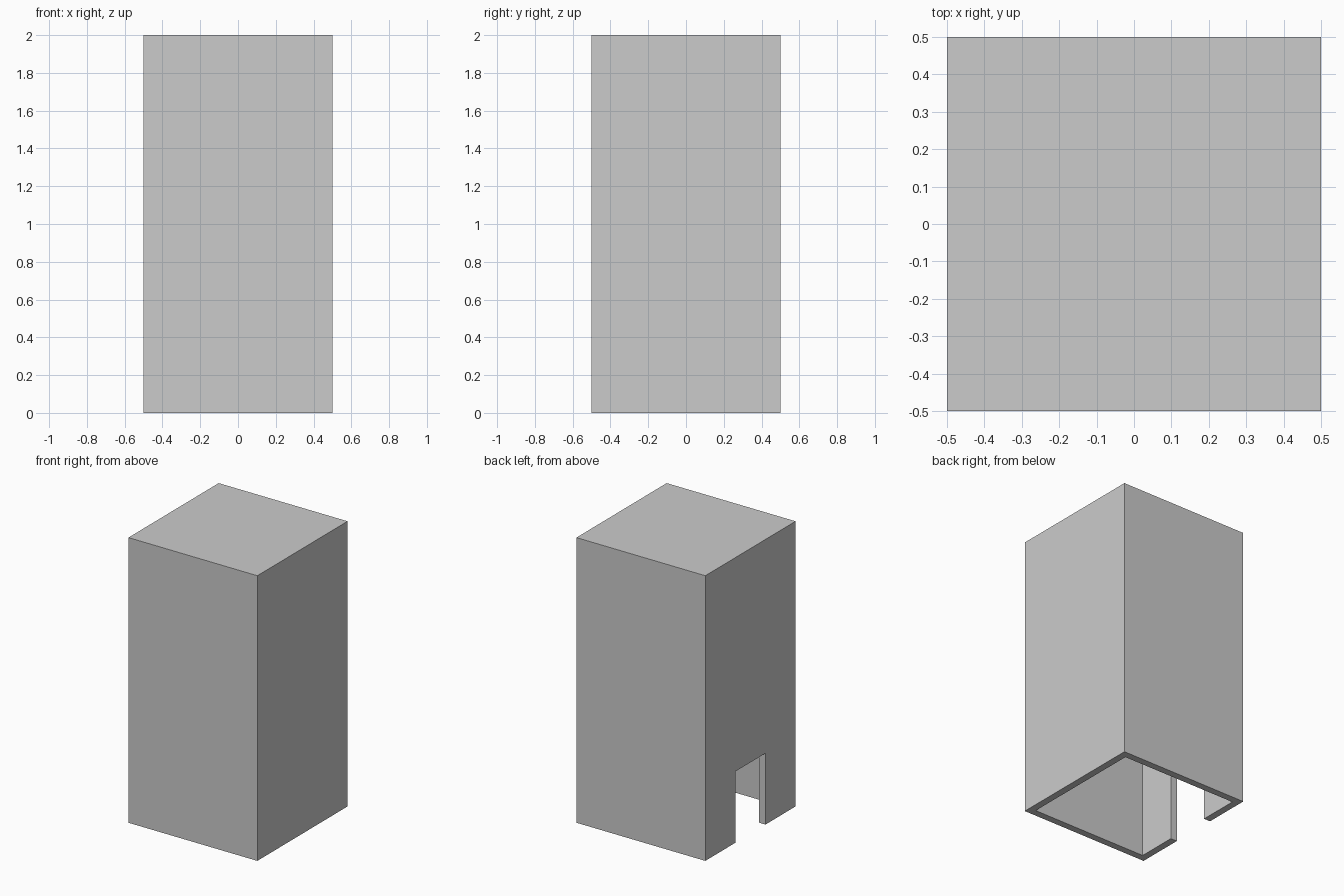
import bpy

if "Cube" in bpy.data.objects:
    bpy.data.objects.remove(bpy.data.objects["Cube"])

WALL = 0.05


def box(name, lo, hi):
    """Axis-aligned box between two corners."""
    centre = [(a + b) / 2 for a, b in zip(lo, hi)]
    bpy.ops.mesh.primitive_cube_add(size=1, location=centre)
    obj = bpy.context.object
    obj.name = name
    obj.scale = [b - a for a, b in zip(lo, hi)]
    bpy.ops.object.transform_apply(location=True, rotation=False, scale=True)
    return obj


def cut(target, cutter):
    """Subtract the cutter from the target, then discard it."""
    cutter.hide_render = True
    mod = target.modifiers.new(cutter.name, 'BOOLEAN')
    mod.operation = 'DIFFERENCE'
    mod.solver = 'EXACT'
    mod.object = cutter
    bpy.context.view_layer.objects.active = target
    bpy.ops.object.modifier_apply(modifier=mod.name)
    bpy.data.objects.remove(cutter, do_unlink=True)


# Tower shell with a flat roof
shell = box("tower_shell", (-0.5, -0.5, 0), (0.5, 0.5, 2))

# Hollow interior, open at the bottom
inner = 0.5 - WALL
cut(shell, box("interior_cutter", (-inner, -inner, -0.5), (inner, inner, 2 - WALL)))

# Doorway through the middle third of the left wall
cut(shell, box("doorway_cutter", (-0.7, -1 / 6, -0.5), (-0.3, 1 / 6, 0.5)))
